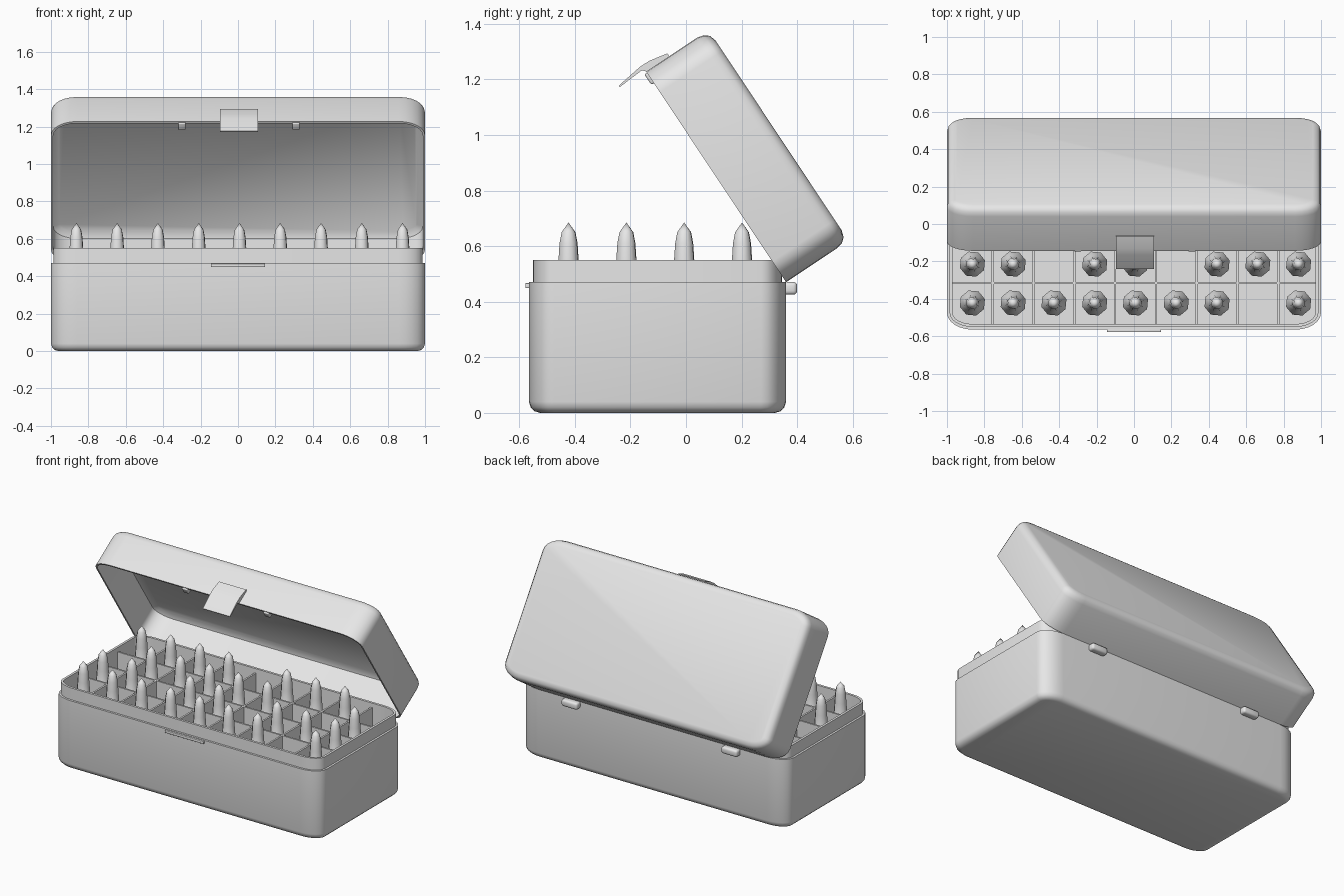
import bpy, bmesh, math
from mathutils import Matrix, Vector

if "Cube" in bpy.data.objects:
    bpy.data.objects.remove(bpy.data.objects["Cube"])

GREY = bpy.data.materials.new("light_grey")
GREY.diffuse_color = (0.8, 0.8, 0.8, 1)
GREY.use_nodes = True
GREY.node_tree.nodes["Principled BSDF"].inputs["Base Color"].default_value = GREY.diffuse_color


def finish(name, bm, angle=40):
    bmesh.ops.recalc_face_normals(bm, faces=bm.faces)
    me = bpy.data.meshes.new(name)
    bm.to_mesh(me)
    bm.free()
    me.materials.append(GREY)
    ob = bpy.data.objects.new(name, me)
    bpy.context.collection.objects.link(ob)
    bpy.ops.object.select_all(action='DESELECT')
    ob.select_set(True)
    bpy.context.view_layer.objects.active = ob
    bpy.ops.object.shade_smooth_by_angle(angle=math.radians(angle))
    return ob


def outline(hx, hy, rx, ry, cy, inset, seg=6):
    """Rounded rectangle, shrunk by inset."""
    hx, hy, rx, ry = hx - inset, hy - inset, rx - inset, ry - inset
    pts = []
    for q, (sx, sy) in enumerate([(1, 1), (-1, 1), (-1, -1), (1, -1)]):
        for i in range(seg + 1):
            a = math.pi / 2 * (q + i / seg)
            pts.append((sx * (hx - rx) + rx * math.cos(a),
                        cy + sy * (hy - ry) + ry * math.sin(a)))
    return pts


def loft(name, hy, cy, levels):
    """Skin rounded rectangles given as (inset, z); cap both ends."""
    bm = bmesh.new()
    rings = [[bm.verts.new((x, y, z)) for x, y in outline(1, hy, 0.14, 0.09, cy, d)]
             for d, z in levels]
    for a, b in zip(rings, rings[1:]):
        n = len(a)
        for i in range(n):
            bm.faces.new((a[i], a[(i + 1) % n], b[(i + 1) % n], b[i]))
    bm.faces.new(rings[0])
    bm.faces.new(rings[-1])
    return finish(name, bm)


def box(name, centre, size, bevel=0.0):
    bm = bmesh.new()
    bmesh.ops.create_cube(bm, size=1, matrix=Matrix.Translation(centre) @ Matrix.Diagonal((*size, 1)))
    if bevel:
        bmesh.ops.bevel(bm, geom=bm.edges[:], offset=bevel, segments=3,
                        profile=0.5, affect='EDGES')
    return finish(name, bm)


# Base tray with stepped rim
CY = -0.1025
loft("base", 0.4625, CY, [(0.04, 0), (0.02, 0.006), (0.006, 0.02), (0, 0.04), (0, 0.47),
                          (0.014, 0.47), (0.014, 0.55), (0.03, 0.55), (0.03, 0.03)])

# Catch ledge on the front, hinge knuckles on the back
box("catch_ledge", (0, -0.568, 0.458), (0.29, 0.02, 0.018), 0.003)
for s in (-1, 1):
    box("hinge_knuckle", (s * 0.6, 0.375, 0.448), (0.12, 0.05, 0.046), 0.014)

# Divider grid
PX, PY, X0 = 0.218, 0.208, 0.008
for i in range(8):
    box("cross_divider", (X0 + (i - 3.5) * PX, CY, 0.275), (0.012, 0.87, 0.49))
for j in range(3):
    box("long_divider", (0, CY + (j - 1) * PY - 0.005, 0.275), (1.945, 0.012, 0.49))

# Cartridges, front row first; dots are empty cells
PROFILE = [(0.07, 0.03), (0.07, 0.40), (0.045, 0.46), (0.038, 0.55),
           (0.034, 0.61), (0.026, 0.65), (0.0, 0.685)]
ROWS = ["ooooooo.o", "oo.oo.ooo", ".ooooo..o", "oooo.ooo."]
for j, row in enumerate(ROWS):
    for i, c in enumerate(row):
        if c == ".":
            continue
        x, y = X0 + (i - 4) * PX, CY + (j - 1.5) * PY - 0.008
        bm = bmesh.new()
        rings = [[bm.verts.new((x + r * math.cos(k * math.pi / 4 + 0.3),
                                y + r * math.sin(k * math.pi / 4 + 0.3), z))
                  for k in range(8)] for r, z in PROFILE[:-1]]
        tip = bm.verts.new((x, y, PROFILE[-1][1]))
        for a, b in zip(rings, rings[1:]):
            for k in range(8):
                bm.faces.new((a[k], a[(k + 1) % 8], b[(k + 1) % 8], b[k]))
        for k in range(8):
            bm.faces.new((rings[-1][k], rings[-1][(k + 1) % 8], tip))
        bm.faces.new(rings[0])
        finish("cartridge", bm, 50)

# Lid, modelled closed
lid_parts = [loft("lid", 0.455, -0.095,
                  [(0.045, 0.71), (0.012, 0.69), (0.012, 0.47), (0, 0.47), (0, 0.69),
                   (0.006, 0.715), (0.02, 0.732), (0.045, 0.74)])]

# Latch tab, an extruded side profile
bm = bmesh.new()
profile = [(-0.545, 0.57), (-0.562, 0.57), (-0.576, 0.50), (-0.576, 0.46),
           (-0.562, 0.36), (-0.556, 0.36), (-0.562, 0.46), (-0.545, 0.475)]
face = bm.faces.new([bm.verts.new((-0.095, y, z)) for y, z in profile])
ext = bmesh.ops.extrude_face_region(bm, geom=[face], use_keep_orig=True)
bmesh.ops.translate(bm, vec=(0.203, 0, 0),
                    verts=[v for v in ext["geom"] if isinstance(v, bmesh.types.BMVert)])
lid_parts.append(finish("latch", bm, 30))

# Small clips inside the lid lip
for s in (-1, 1):
    lid_parts.append(box("lid_clip", (0.005 + s * 0.305, -0.522, 0.477),
                         (0.04, 0.045, 0.035), 0.006))

# Swing the lid open about the hinge line
hinge = Vector((0, 0.36, 0.47))
swing = (Matrix.Translation(hinge) @ Matrix.Rotation(math.radians(-56.4), 4, 'X')
         @ Matrix.Translation(-hinge))
for ob in lid_parts:
    ob.data.transform(swing)
